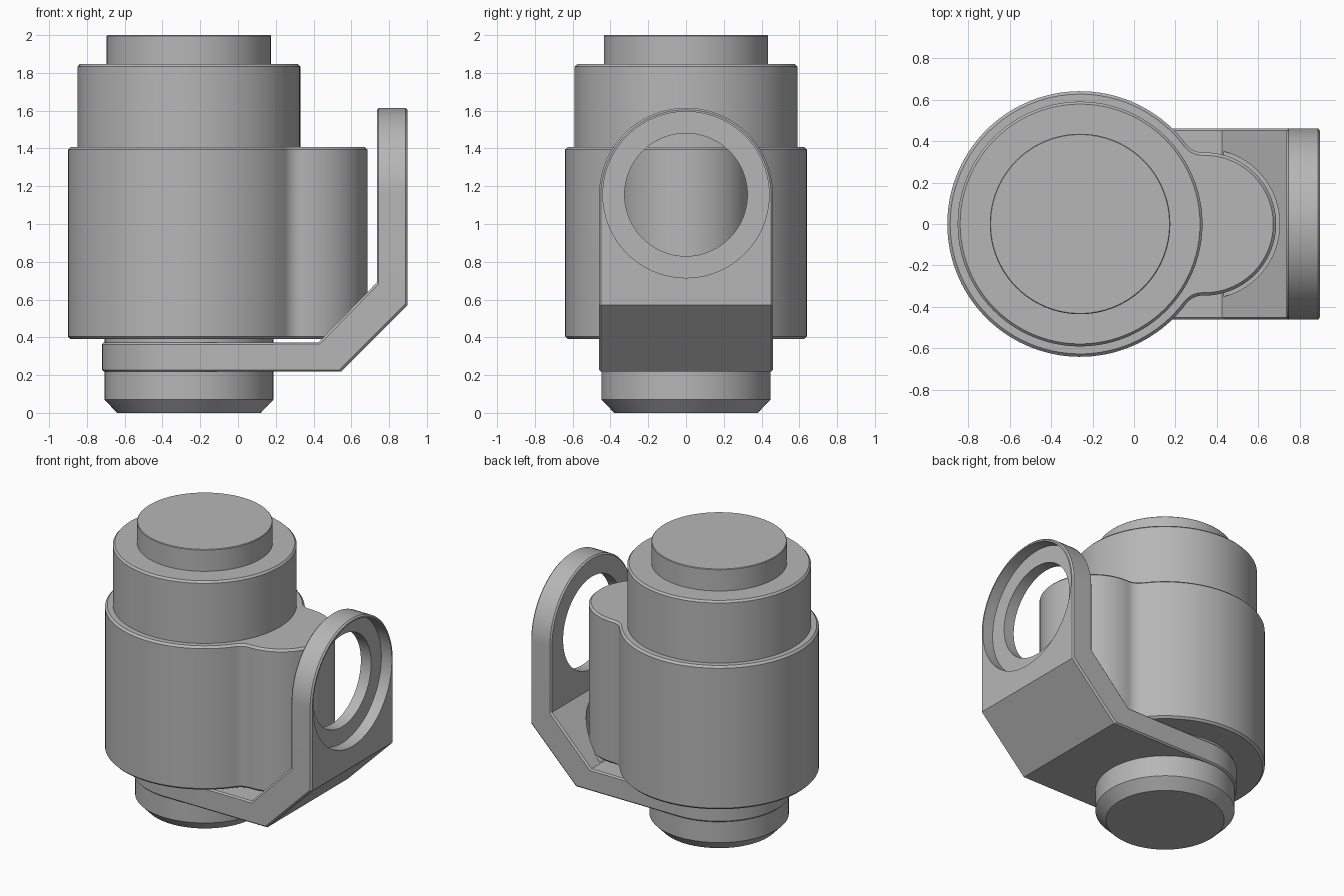
import bpy, bmesh
from math import sin, cos, pi, atan2, sqrt, radians
from mathutils import Matrix

if "Cube" in bpy.data.objects:
    bpy.data.objects.remove(bpy.data.objects["Cube"])

AXIS_X = -0.26           # main cylinder axis
LOBE_X, LOBE_R = 0.34, 0.345

metal = bpy.data.materials.new("plain grey")
metal.use_nodes = True
grey = (0.47, 0.47, 0.47, 1)
metal.diffuse_color = grey
metal.node_tree.nodes["Principled BSDF"].inputs["Base Color"].default_value = grey


def finish(name, bm):
    bmesh.ops.recalc_face_normals(bm, faces=bm.faces)
    mesh = bpy.data.meshes.new(name)
    bm.to_mesh(mesh)
    bm.free()
    ob = bpy.data.objects.new(name, mesh)
    bpy.context.collection.objects.link(ob)
    mesh.materials.append(metal)
    return ob


def activate(ob):
    bpy.ops.object.select_all(action='DESELECT')
    ob.select_set(True)
    bpy.context.view_layer.objects.active = ob


def bevel(ob, width):
    activate(ob)
    mod = ob.modifiers.new("edge", 'BEVEL')
    mod.width, mod.segments = width, 1
    mod.limit_method, mod.angle_limit = 'ANGLE', radians(50)
    bpy.ops.object.modifier_apply(modifier=mod.name)


def cut(ob, cutter):
    activate(ob)
    mod = ob.modifiers.new("cut", 'BOOLEAN')
    mod.operation, mod.solver, mod.object = 'DIFFERENCE', 'EXACT', cutter
    bpy.ops.object.modifier_apply(modifier=mod.name)
    bpy.data.objects.remove(cutter)


def smooth(ob):
    activate(ob)
    bpy.ops.object.shade_smooth_by_angle(angle=radians(30))


def lathe(name, profile, matrix, n=96):
    """Closed solid of revolution from (radius, height) pairs."""
    bm = bmesh.new()
    rings = [[bm.verts.new((r * cos(2 * pi * i / n), r * sin(2 * pi * i / n), h))
              for i in range(n)] for r, h in profile]
    for a, b in zip(rings, rings[1:]):
        for i in range(n):
            j = (i + 1) % n
            bm.faces.new((a[i], a[j], b[j], b[i]))
    bm.faces.new(rings[0])
    bm.faces.new(rings[-1])
    bm.transform(matrix)
    return finish(name, bm)


def arc(cx, cy, r, a0, a1, n):
    return [(cx + r * cos(a0 + (a1 - a0) * i / n),
             cy + r * sin(a0 + (a1 - a0) * i / n)) for i in range(n + 1)]


# Stacked round parts
main = Matrix.Translation((AXIS_X, 0, 0))
smooth(lathe("base_foot", [(0.38, 0), (0.447, 0.07), (0.447, 0.42)], main))
smooth(lathe("upper_drum", [(0.59, 1.38), (0.59, 1.833), (0.578, 1.846)], main))
smooth(lathe("top_cap", [(0.435, 1.82), (0.435, 1.996), (0.431, 2.0)], main))

# Main housing: large cylinder blended into a smaller side lobe
R, F = 0.64, 0.10
D = LOBE_X - AXIS_X
a = ((R + F) ** 2 - (LOBE_R + F) ** 2 + D * D) / (2 * D)
fx, fy = AXIS_X + a, sqrt((R + F) ** 2 - a * a)
big = atan2(fy, fx - AXIS_X)
small = atan2(fy, fx - LOBE_X)
half = arc(LOBE_X, 0, LOBE_R, 0, small, 28)
half += arc(fx, fy, F, small - pi, big - pi, 12)[1:]
half += arc(AXIS_X, 0, R, big, pi, 48)[1:]
outline = half + [(x, -y) for x, y in half[-2:0:-1]]
bm = bmesh.new()
face = bm.faces.new([bm.verts.new((x, y, 0.39)) for x, y in outline])
up = bmesh.ops.extrude_face_region(bm, geom=[face], use_keep_orig=True)
bmesh.ops.translate(bm, vec=(0, 0, 1.018),
                    verts=[v for v in up["geom"] if isinstance(v, bmesh.types.BMVert)])
housing = finish("main_housing", bm)
bevel(housing, 0.014)
smooth(housing)

# Bent bracket: round-ended floor strap, slope and arched upright
W, N, EYE_Z = 0.46, 48, 1.155


def sheet(bm, floor_z, bend_x, wall_x, bend_z):
    pts = [(x, y, floor_z) for x, y in arc(AXIS_X, 0, W, pi / 2, 3 * pi / 2, N)]
    pts += [(bend_x, -W, floor_z), (wall_x, -W, bend_z)]
    pts += [(wall_x, y, z) for y, z in arc(0, EYE_Z, W, -pi, -2 * pi, N)]
    pts += [(wall_x, W, bend_z), (bend_x, W, floor_z)]
    v = [bm.verts.new(p) for p in pts]
    bm.faces.new(v[:N + 2] + v[-1:])
    bm.faces.new((v[N + 1], v[N + 2], v[-2], v[-1]))
    bm.faces.new(v[N + 2:-1])
    return v


bm = bmesh.new()
outer = sheet(bm, 0.218, 0.545, 0.897, 0.57)
inner = sheet(bm, 0.373, 0.425, 0.735, 0.69)
for i in range(len(outer)):
    j = (i + 1) % len(outer)
    bm.faces.new((outer[i], outer[j], inner[j], inner[i]))
bracket = finish("bent_bracket", bm)
bevel(bracket, 0.01)

# Stepped eye through the upright, and clearance pocket for the lobe
eye = Matrix.Translation((0, 0, EYE_Z)) @ Matrix.Rotation(pi / 2, 4, 'Y')
cut(bracket, lathe("eye_cutter", [(0.325, 0.6), (0.325, 0.815), (0.44, 0.815), (0.44, 1.1)], eye))
cut(bracket, lathe("pocket_cutter", [(0.362, 0.38), (0.362, 0.72)],
                   Matrix.Translation((LOBE_X, 0, 0))))
smooth(bracket)
